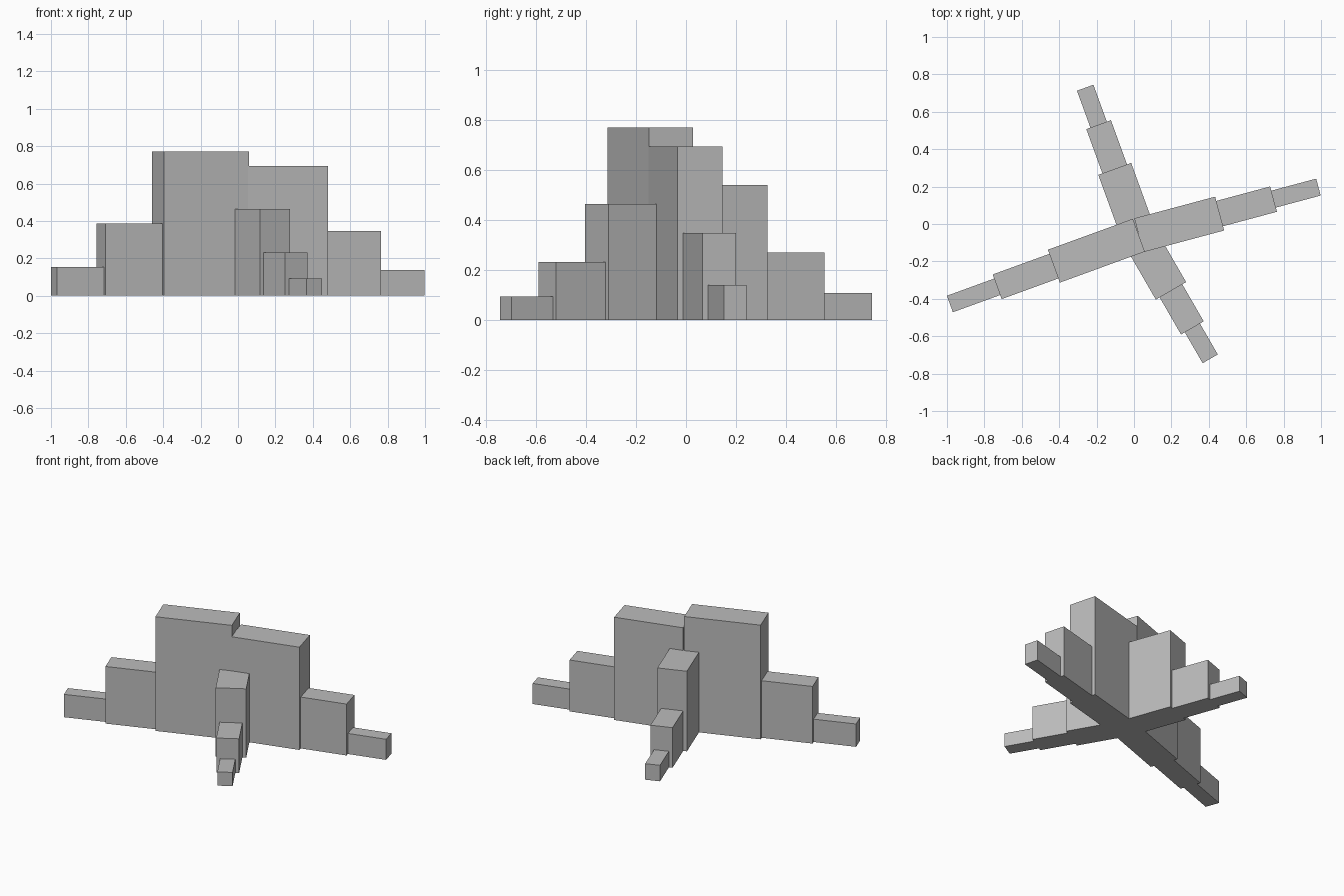
import bpy, bmesh, math
from mathutils import Matrix

if "Cube" in bpy.data.objects:
    bpy.data.objects.remove(bpy.data.objects["Cube"])

grey = bpy.data.materials.new("grey")
grey.diffuse_color = (0.5, 0.5, 0.5, 1)
grey.use_nodes = True
grey.node_tree.nodes["Principled BSDF"].inputs["Base Color"].default_value = grey.diffuse_color

ORIGIN = (0.026, -0.060)              # point where the four arms meet
STEPS = ((0.0, 0.45, 0.187, 1.0),     # start, end (share of arm length), width, height share
         (0.45, 0.75, 0.140, 0.5),
         (0.75, 1.0, 0.0935, 0.2))


def block(name, angle, start, end, width, height):
    """Box running outward from the meeting point, standing on the ground."""
    bm = bmesh.new()
    bmesh.ops.create_cube(bm, size=1)
    bmesh.ops.scale(bm, vec=(end - start, width, height), verts=bm.verts)
    bmesh.ops.translate(bm, vec=((start + end) / 2, 0, height / 2), verts=bm.verts)
    bm.transform(Matrix.Translation((*ORIGIN, 0)) @ Matrix.Rotation(math.radians(angle), 4, 'Z'))
    mesh = bpy.data.meshes.new(name)
    bm.to_mesh(mesh)
    bm.free()
    mesh.materials.append(grey)
    bpy.context.collection.objects.link(bpy.data.objects.new(name, mesh))


# four stepped arms: name, direction, length, height of the innermost step
for arm, angle, length, height in (("right_arm", 15, 0.994, 0.693),
                                   ("back_arm", 110, 0.839, 0.54),
                                   ("left_arm", 200, 1.075, 0.77),
                                   ("front_arm", 300, 0.763, 0.463)):
    for part, (a, b, width, share) in zip(("inner", "middle", "outer"), STEPS):
        block(f"{arm}_{part}_step", angle, a * length, b * length, width, height * share)
